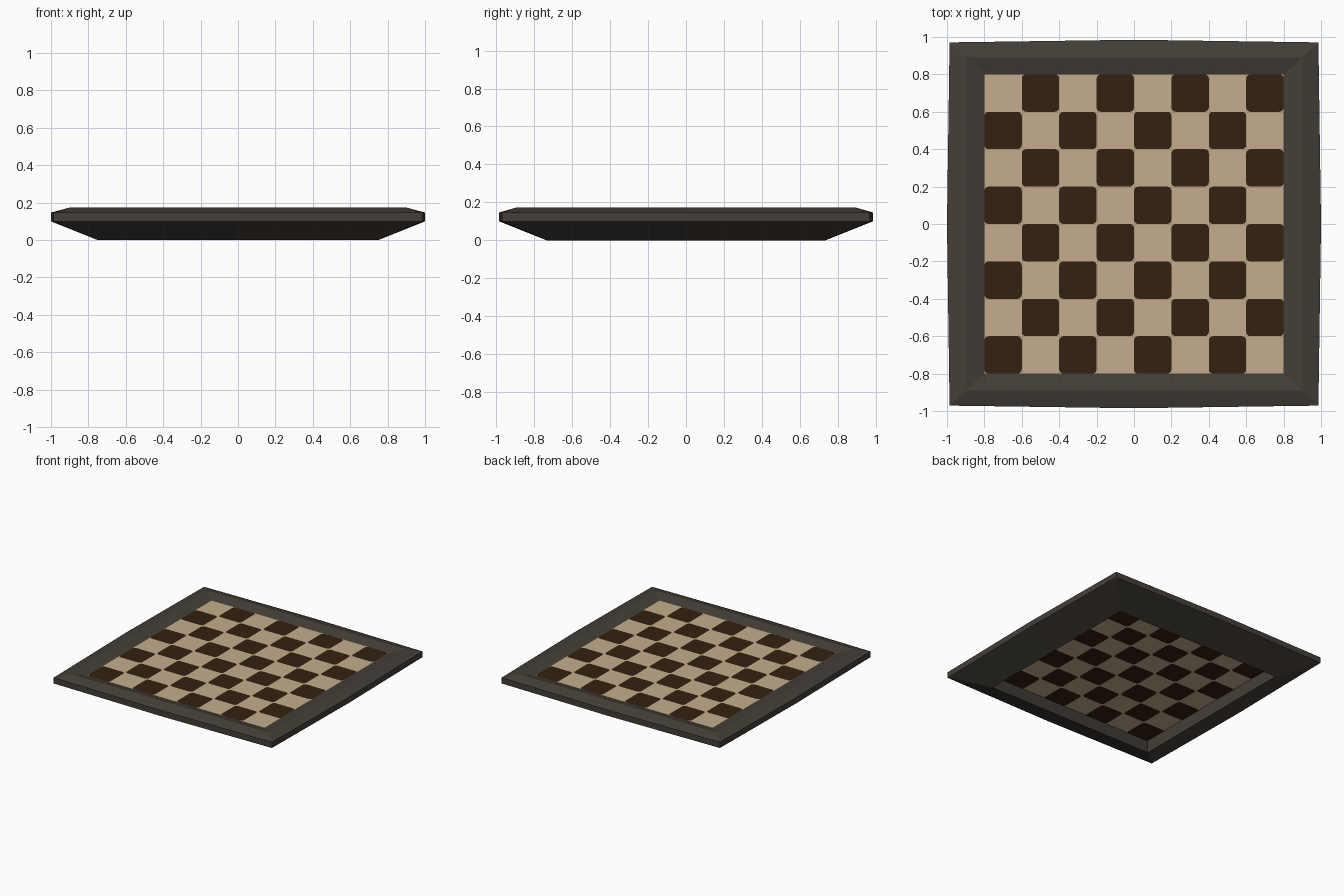
import bpy, bmesh, math

if "Cube" in bpy.data.objects:
    bpy.data.objects.remove(bpy.data.objects["Cube"])


def material(name, rgb):
    m = bpy.data.materials.new(name)
    m.diffuse_color = (*rgb, 1.0)
    m.use_nodes = True
    m.node_tree.nodes["Principled BSDF"].inputs["Base Color"].default_value = m.diffuse_color
    return m


frame_mat = material("dark grey frame", (0.058, 0.048, 0.038))
light_mat = material("light wood", (0.55, 0.415, 0.265))
dark_mat = material("dark wood", (0.033, 0.015, 0.005))


def finish(name, bm, mats):
    me = bpy.data.meshes.new(name)
    bm.to_mesh(me)
    bm.free()
    for m in mats:
        me.materials.append(m)
    ob = bpy.data.objects.new(name, me)
    bpy.context.collection.objects.link(ob)
    return ob


# Frame: closed profile of rings (half x, half y, z, bulge at side middles)
rings = [
    (0.75, 0.735, 0.0, 0.0),
    (0.986, 0.971, 0.10, 0.014),
    (0.986, 0.971, 0.147, 0.014),
    (0.90, 0.89, 0.174, 0.0),
    (0.80, 0.80, 0.15, 0.0),
]
bm = bmesh.new()
loops = []
for hx, hy, z, b in rings:
    pts = [(1, -1), (1, 0), (1, 1), (0, 1), (-1, 1), (-1, 0), (-1, -1), (0, -1)]
    loops.append([bm.verts.new((sx * (hx + (b if sy == 0 else 0)),
                                sy * (hy + (b if sx == 0 else 0)), z))
                  for sx, sy in pts])
for k in range(len(loops)):
    a, c = loops[k], loops[(k + 1) % len(loops)]
    for i in range(8):
        j = (i + 1) % 8
        bm.faces.new((a[i], a[j], c[j], c[i]))
bmesh.ops.recalc_face_normals(bm, faces=bm.faces)
finish("frame", bm, [frame_mat])

# Board: light squares, and dark squares with rounded corners cut in
S, R, Z = 0.2, 0.022, 0.15
bm = bmesh.new()


def face(points, index):
    f = bm.faces.new([bm.verts.new((x, y, Z)) for x, y in points])
    f.material_index = index


for i in range(8):
    for j in range(8):
        cx, cy = -0.7 + S * i, -0.7 + S * j
        h = S / 2
        corners = [(cx + h, cy + h), (cx - h, cy + h), (cx - h, cy - h), (cx + h, cy - h)]
        if (i + j) % 2:
            face(corners, 0)
            continue
        outline = []
        for k, (px, py) in enumerate(corners):
            ox = px - R * math.copysign(1, px - cx)
            oy = py - R * math.copysign(1, py - cy)
            arc = [(ox + R * math.cos(math.radians(90 * k + t)),
                    oy + R * math.sin(math.radians(90 * k + t))) for t in (0, 30, 60, 90)]
            outline += arc
            for a, b in zip(arc, arc[1:]):
                face([(px, py), b, a], 0)
        face(outline, 1)
bmesh.ops.remove_doubles(bm, verts=bm.verts, dist=1e-5)
bmesh.ops.recalc_face_normals(bm, faces=bm.faces)
if sum(f.normal.z for f in bm.faces) < 0:
    bmesh.ops.reverse_faces(bm, faces=bm.faces)
board = finish("checkered_board", bm, [light_mat, dark_mat])
thick = board.modifiers.new("thickness", 'SOLIDIFY')
thick.thickness = 0.004
thick.offset = -1
